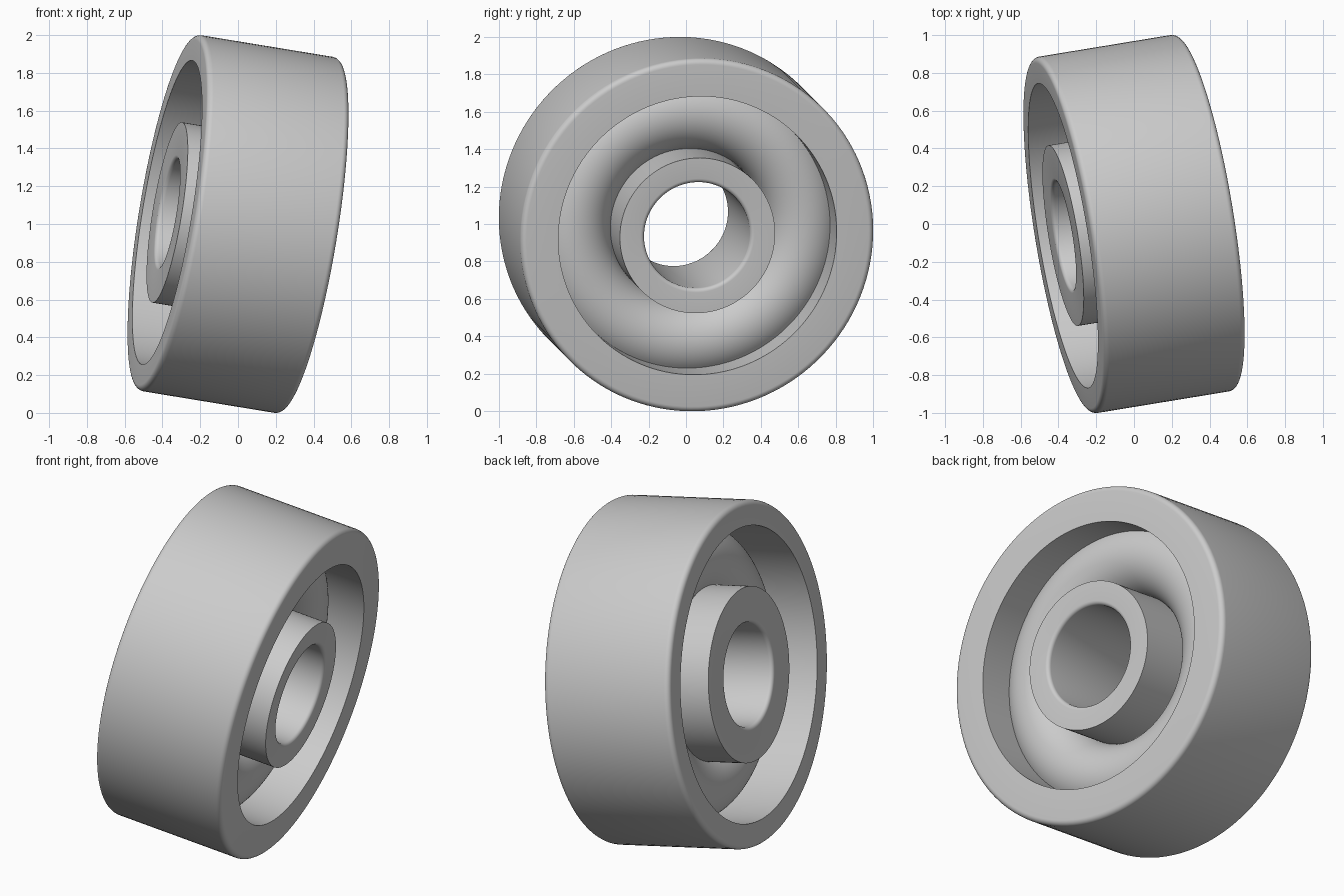
import bpy, bmesh, math
from mathutils import Vector, Matrix

if "Cube" in bpy.data.objects:
    bpy.data.objects.remove(bpy.data.objects["Cube"])

R, H = 0.955, 0.385           # outer radius, half width
BORE = 0.286
TR, TM = 0.62, 0.21           # web ring: major and minor radius
SEG = 128


def arc(cr, ct, rad, a0, a1, n):
    """Arc points (radius, axial) around a centre, angles in degrees."""
    return [(cr + rad * math.cos(math.radians(a0 + (a1 - a0) * i / n)),
             ct + rad * math.sin(math.radians(a0 + (a1 - a0) * i / n)))
            for i in range(n + 1)]


def side(hub, hole):
    """Half profile from the bore to the tread for one side."""
    a_hub = math.degrees(math.acos((hub - TR) / TM))
    a_hole = math.degrees(math.acos((hole - TR) / TM))
    p = [(BORE, 0)]
    p += arc(BORE + 0.022, H - 0.022, 0.022, 180, 90, 5)   # rounded bore edge
    p += [(hub, H)]                                        # hub face
    p += arc(TR, 0, TM, a_hub, a_hole, 24)                 # bulged web
    p += [(hole, H)]                                       # rim face
    p += arc(R - 0.03, H - 0.03, 0.03, 90, 0, 6)           # rounded tread edge
    return p + [(R, 0)]


# Right side is narrower in the hub, left side wider
right = side(0.42, 0.753)
left = side(0.484, 0.816)
profile = right + [(r, -t) for r, t in left[-2:0:-1]]

# Spin the profile around the local z axis
bm = bmesh.new()
rings = []
for r, t in profile:
    rings.append([bm.verts.new((r * math.cos(2 * math.pi * k / SEG),
                                r * math.sin(2 * math.pi * k / SEG), t))
                  for k in range(SEG)])
for i, a in enumerate(rings):
    b = rings[(i + 1) % len(rings)]
    for k in range(SEG):
        m = (k + 1) % SEG
        bm.faces.new((a[k], a[m], b[m], b[k]))

# Tilt the axle and stand the wheel on the ground
axis = Vector((1, 0.164, -0.164)).normalized()
rot = Vector((0, 0, 1)).rotation_difference(axis).to_matrix().to_4x4()
bm.transform(rot)
low = min(v.co.z for v in bm.verts)
bm.transform(Matrix.Translation((0, 0, -low)))
bmesh.ops.recalc_face_normals(bm, faces=bm.faces)

mesh = bpy.data.meshes.new("wheel")
bm.to_mesh(mesh)
bm.free()
wheel = bpy.data.objects.new("wheel", mesh)
bpy.context.collection.objects.link(wheel)

# Single grey material
grey = bpy.data.materials.new("plain grey")
grey.diffuse_color = (0.6, 0.6, 0.6, 1)
grey.use_nodes = True
grey.node_tree.nodes["Principled BSDF"].inputs["Base Color"].default_value = grey.diffuse_color
mesh.materials.append(grey)

bpy.context.view_layer.objects.active = wheel
wheel.select_set(True)
bpy.ops.object.shade_smooth_by_angle(angle=math.radians(30))
